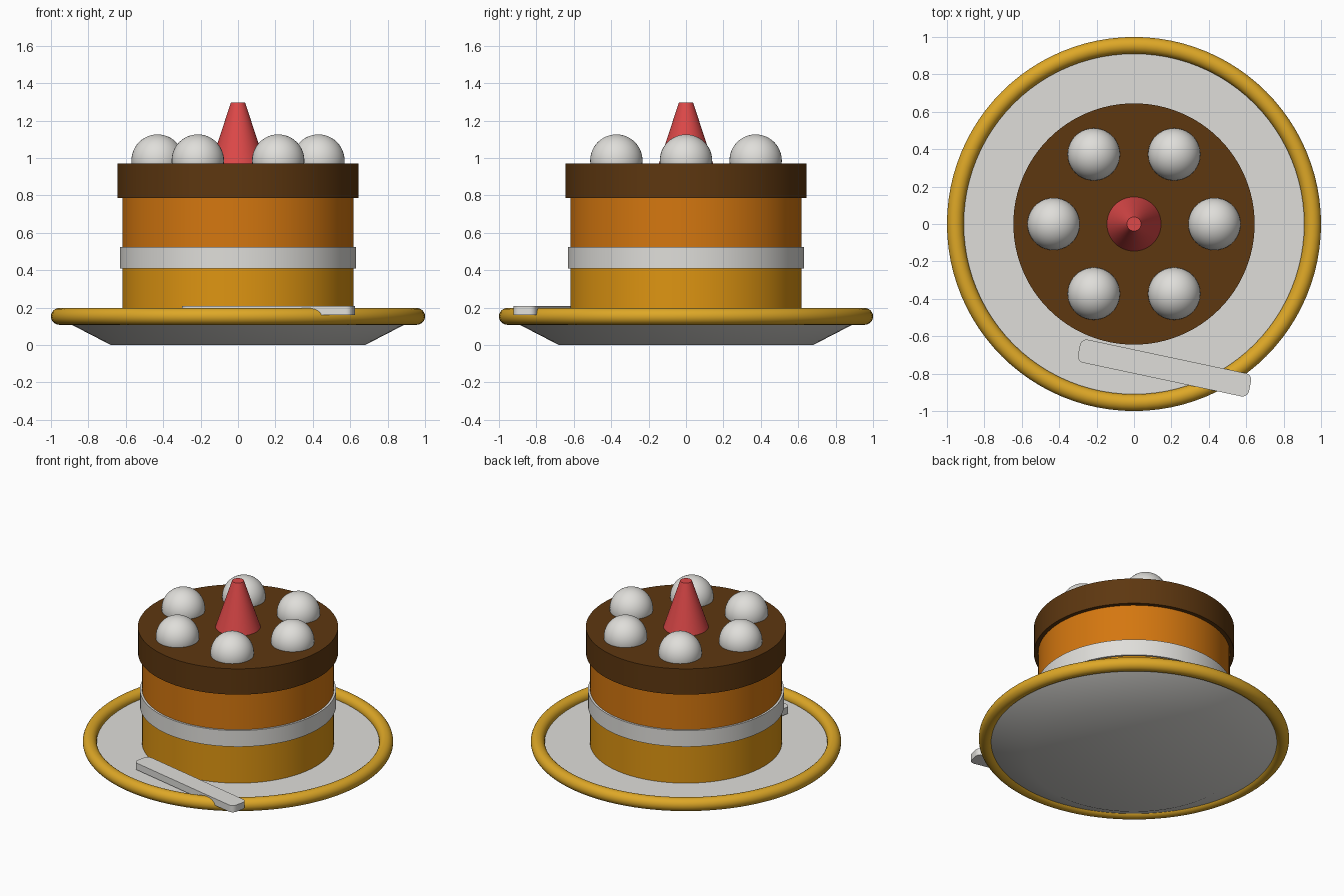
import bpy
import bmesh
from math import cos, sin, pi, radians

if "Cube" in bpy.data.objects:
    bpy.data.objects.remove(bpy.data.objects["Cube"])


def material(name, rgb):
    mat = bpy.data.materials.new(name)
    mat.use_nodes = True
    mat.diffuse_color = (*rgb, 1)
    mat.node_tree.nodes["Principled BSDF"].inputs["Base Color"].default_value = (*rgb, 1)
    return mat


porcelain = material("porcelain white", (0.74, 0.73, 0.70))
gold = material("rim gold", (0.73, 0.39, 0.02))
sponge = material("golden sponge", (0.73, 0.30, 0.006))
caramel = material("orange sponge", (0.66, 0.185, 0.005))
chocolate = material("chocolate", (0.11, 0.038, 0.005))
red = material("cherry red", (0.72, 0.065, 0.065))


def finish(name, mat):
    obj = bpy.context.object
    obj.name = obj.data.name = name
    obj.data.materials.append(mat)
    bpy.ops.object.shade_smooth_by_angle(angle=radians(30))
    return obj


def frustum(name, mat, z0, z1, r0, r1=None):
    """Round solid between two heights, straight or tapered."""
    bpy.ops.mesh.primitive_cone_add(
        vertices=96, radius1=r0, radius2=r0 if r1 is None else r1,
        depth=z1 - z0, location=(0, 0, (z0 + z1) / 2))
    return finish(name, mat)


# Plate with a rounded rim
frustum("plate", porcelain, 0, 0.145, 0.68, 0.96)
bpy.ops.mesh.primitive_torus_add(
    major_radius=0.955, minor_radius=0.045, major_segments=96,
    minor_segments=24, location=(0, 0, 0.153))
finish("plate_rim", gold)

# Cake layers, cream band and icing
frustum("lower_sponge", sponge, 0.14, 0.47, 0.618)
frustum("upper_sponge", caramel, 0.47, 0.80, 0.618)
frustum("cream_band", porcelain, 0.41, 0.525, 0.632)
frustum("chocolate_icing", chocolate, 0.787, 0.97, 0.645)

# Topping: central cone and a ring of cream balls
frustum("red_cone", red, 0.96, 1.297, 0.148, 0.038)
for i in range(6):
    a = i * pi / 3
    bpy.ops.mesh.primitive_uv_sphere_add(
        segments=40, ring_count=24, radius=0.14,
        location=(0.43 * cos(a), 0.43 * sin(a), 0.986))
    finish(f"cream_ball_{i + 1}", porcelain)

# Flat knife resting across the rim, rounded in plan
bpy.ops.mesh.primitive_cube_add(size=1)
knife = bpy.context.object
bm = bmesh.new()
bm.from_mesh(knife.data)
bmesh.ops.scale(bm, vec=(0.935, 0.126, 0.048), verts=bm.verts)
upright = [e for e in bm.edges if abs(e.verts[0].co.z - e.verts[1].co.z) > 0.01]
bmesh.ops.bevel(bm, geom=upright, offset=0.035, segments=5, profile=0.5, affect="EDGES")
bm.to_mesh(knife.data)
bm.free()
knife.location = (0.163, -0.77, 0.184)
knife.rotation_euler.z = radians(-12)
finish("knife", porcelain)
